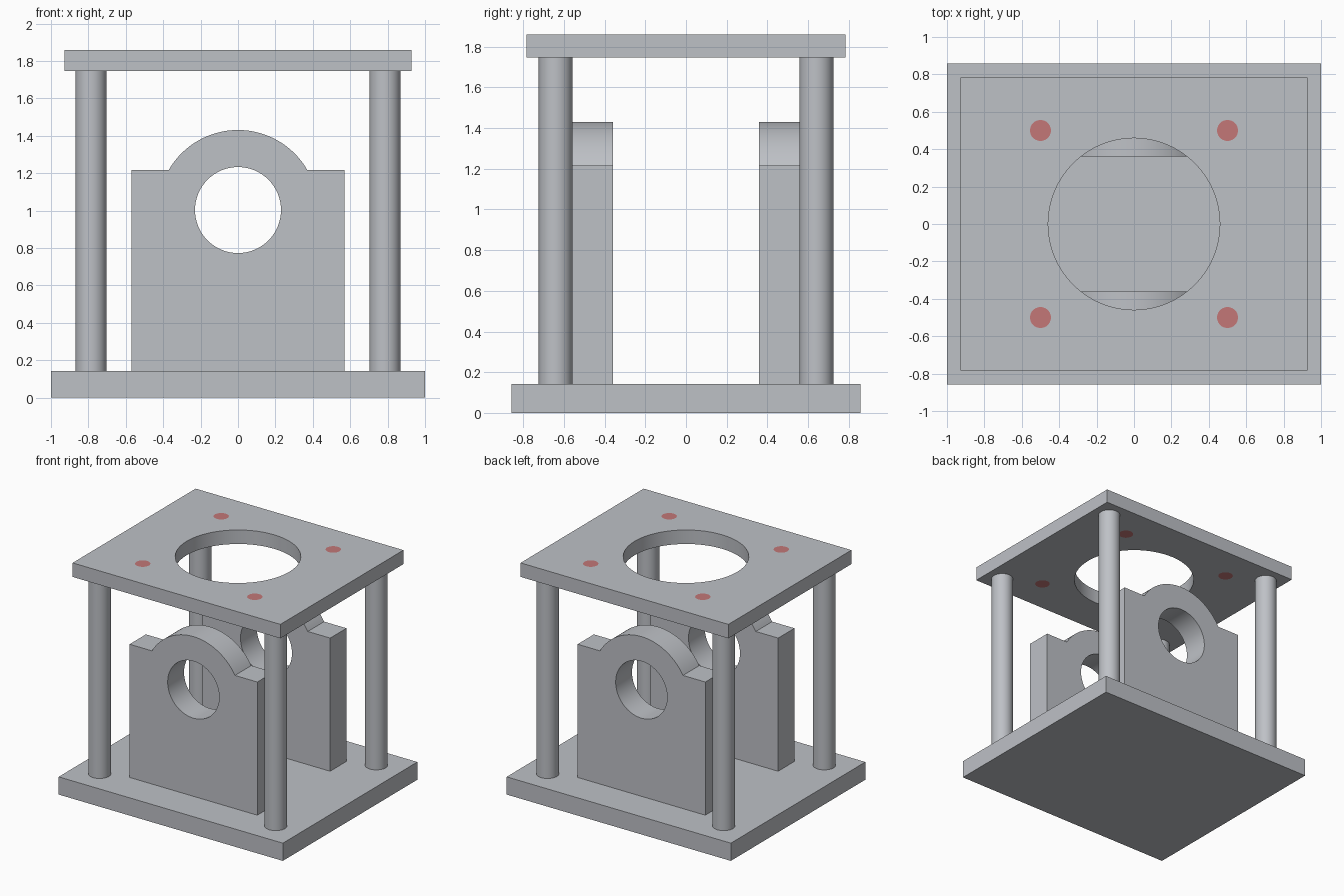
import bpy, bmesh
from math import sin, cos, pi, radians
from mathutils import Matrix

if "Cube" in bpy.data.objects:
    bpy.data.objects.remove(bpy.data.objects["Cube"])


def material(name, rgb):
    m = bpy.data.materials.new(name)
    m.diffuse_color = (*rgb, 1)
    m.use_nodes = True
    m.node_tree.nodes["Principled BSDF"].inputs["Base Color"].default_value = m.diffuse_color
    return m


GREY = material("light_grey", (0.515, 0.533, 0.565))
RED = material("muted_red", (0.546, 0.185, 0.185))


def arc(cx, cy, r, start=0, end=360, n=64):
    """Points on an arc; a full turn leaves out the repeated last point."""
    last = n if end - start >= 360 else n + 1
    angles = [radians(start + (end - start) * i / n) for i in range(last)]
    return [(cx + r * cos(a), cy + r * sin(a)) for a in angles]


def rect(w, d):
    return [(-w, -d), (w, -d), (w, d), (-w, d)]


def slab(name, loops, height, matrix, mat=GREY):
    """Fill an outline (with optional holes) and extrude it."""
    bm = bmesh.new()
    edges = []
    for pts in loops:
        vs = [bm.verts.new((x, y, 0)) for x, y in pts]
        edges += [bm.edges.new((vs[i - 1], vs[i])) for i in range(len(vs))]
    bmesh.ops.triangle_fill(bm, edges=edges, use_beauty=True, normal=(0, 0, 1))
    ext = bmesh.ops.extrude_face_region(bm, geom=bm.faces[:], use_keep_orig=True)
    top = [v for v in ext["geom"] if isinstance(v, bmesh.types.BMVert)]
    bmesh.ops.translate(bm, verts=top, vec=(0, 0, height))
    bm.transform(matrix)
    bmesh.ops.recalc_face_normals(bm, faces=bm.faces[:])
    mesh = bpy.data.meshes.new(name)
    bm.to_mesh(mesh)
    bm.free()
    mesh.materials.append(mat)
    ob = bpy.data.objects.new(name, mesh)
    bpy.context.collection.objects.link(ob)
    bpy.ops.object.select_all(action='DESELECT')
    ob.select_set(True)
    bpy.context.view_layer.objects.active = ob
    bpy.ops.object.shade_smooth_by_angle(angle=radians(25))
    return ob


def at(x, y, z):
    return Matrix.Translation((x, y, z))


BASE_TOP, PLATE_BOTTOM, PLATE_TOP = 0.143, 1.747, 1.86
PLATE_H = PLATE_TOP - PLATE_BOTTOM
corners = [(sx, sy) for sx in (-1, 1) for sy in (-1, 1)]

# Base plate
slab("base_plate", [rect(1.0, 0.857)], BASE_TOP, at(0, 0, 0))

# Top plate with a large opening and four small filled holes
small = [arc(0.5 * sx, 0.5 * sy, 0.056, n=32) for sx, sy in corners]
slab("top_plate", [rect(0.927, 0.784), arc(0, 0, 0.459)] + small,
     PLATE_H, at(0, 0, PLATE_BOTTOM))
for loop in small:
    slab("hole_plug", [loop], PLATE_H, at(0, 0, PLATE_BOTTOM), RED)

# Corner posts
for sx, sy in corners:
    slab("corner_post", [arc(0, 0, 0.083)], PLATE_BOTTOM - BASE_TOP,
         at(0.786 * sx, 0.641 * sy, BASE_TOP))

# Bearing brackets: upright plates with a rounded crown and a bore
outline = ([(-0.57, BASE_TOP), (0.57, BASE_TOP), (0.57, 1.217)]
           + arc(0, 1.003, 0.428, 30, 150, 48) + [(-0.57, 1.217)])
bore = arc(0, 1.003, 0.23)
for name, y in (("front_bracket", -0.36), ("back_bracket", 0.568)):
    slab(name, [outline, bore], 0.208, at(0, y, 0) @ Matrix.Rotation(pi / 2, 4, 'X'))
